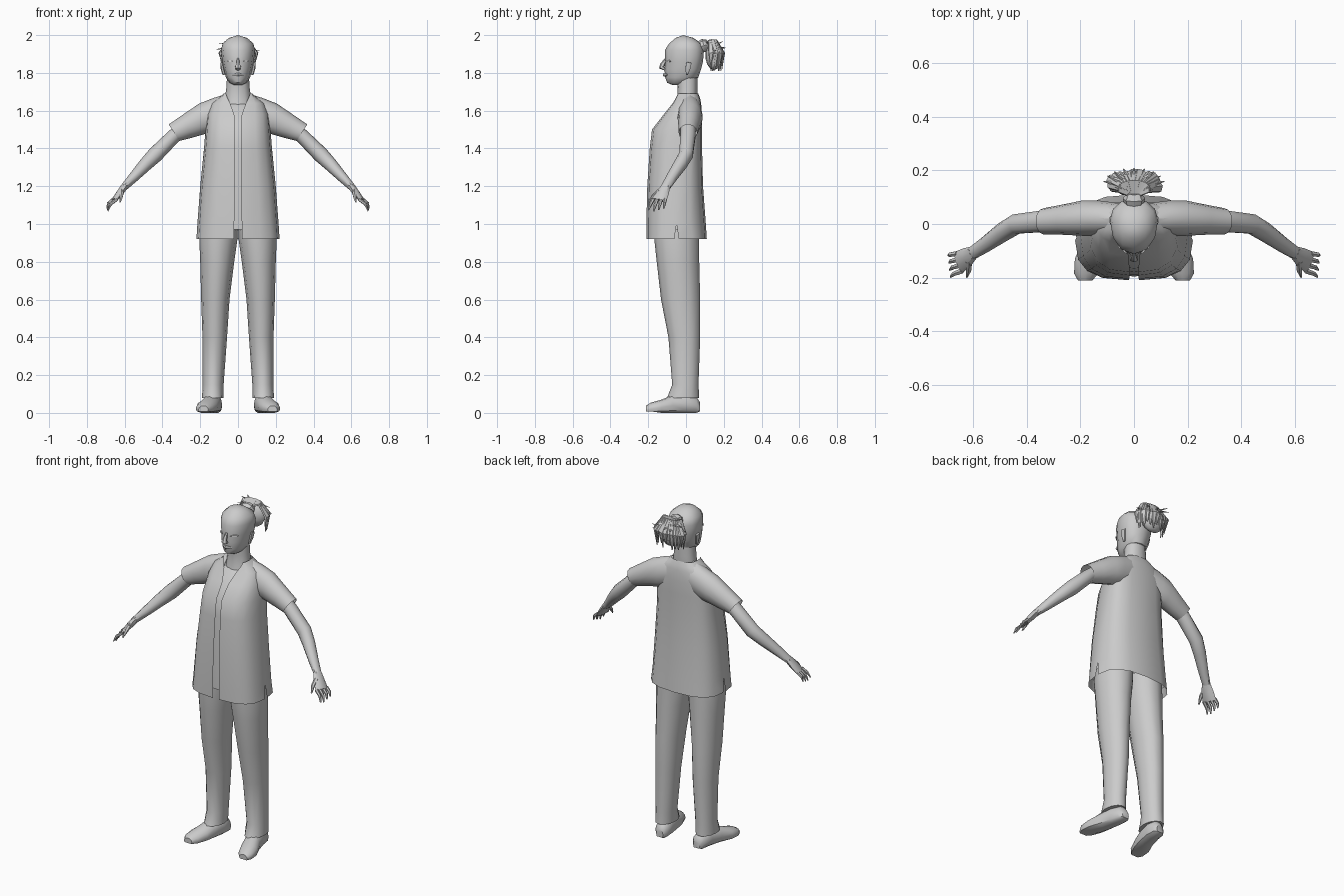
import bpy, bmesh, math, random
from mathutils import Vector

if "Cube" in bpy.data.objects:
    bpy.data.objects.remove(bpy.data.objects["Cube"])

random.seed(4)


def material(name, value):
    m = bpy.data.materials.new(name)
    m.diffuse_color = (value, value, value, 1)
    m.use_nodes = True
    m.node_tree.nodes["Principled BSDF"].inputs["Base Color"].default_value = m.diffuse_color
    return m


GREY = material("plain grey", 0.6)
PALE = material("pale eye", 0.85)


def finish(name, bm, mat=GREY, mirror=True, angle=40):
    bmesh.ops.remove_doubles(bm, verts=bm.verts, dist=0.0005)
    bmesh.ops.recalc_face_normals(bm, faces=bm.faces)
    me = bpy.data.meshes.new(name)
    bm.to_mesh(me)
    bm.free()
    me.shade_smooth()
    me.set_sharp_from_angle(angle=math.radians(angle))
    me.materials.append(mat)
    ob = bpy.data.objects.new(name, me)
    bpy.context.collection.objects.link(ob)
    if mirror:
        mod = ob.modifiers.new("mirror", 'MIRROR')
        mod.merge_threshold = 0.001
    return ob


def ring(c, u, v, n=10):
    c, u, v = Vector(c), Vector(u), Vector(v)
    return [c + u * math.cos(2 * math.pi * i / n) + v * math.sin(2 * math.pi * i / n)
            for i in range(n)]


def loft(bm, rings, closed=True, caps=True):
    rows = [[bm.verts.new(p) for p in r] for r in rings]
    n = len(rows[0])
    for a, b in zip(rows, rows[1:]):
        for i in range(n if closed else n - 1):
            j = (i + 1) % n
            bm.faces.new((a[i], a[j], b[j], b[i]))
    if caps:
        bm.faces.new(rows[0])
        bm.faces.new(rows[-1])


def tube(bm, path, side, n=8):
    """Tube along (point, radius, side radius) stations; side is the wide axis."""
    rings = []
    for i, (p, r, s) in enumerate(path):
        a = Vector(path[max(i - 1, 0)][0])
        b = Vector(path[min(i + 1, len(path) - 1)][0])
        d = (b - a).normalized()
        v = (Vector(side) - d * d.dot(Vector(side))).normalized()
        rings.append(ring(p, d.cross(v) * r, v * s, n))
    loft(bm, rings)


def half(z, w, yf, yb, ys, gap=0.0, slit=0.0, k=4, e=0.75):
    """Right half of a horizontal section, as front and back runs of points."""
    front, back = [], []
    for i in range(k + 1):
        a = math.pi / 2 * i / k
        s, c = math.sin(a) ** e, max(math.cos(a), 0) ** e
        front.append(Vector((gap + (w - gap) * s, ys - slit + (yf - ys + slit) * c, z)))
        back.append(Vector((w * c, ys + slit + (yb - ys - slit) * s, z)))
    return front, back


def half_body(name, rows, **kw):
    bm = bmesh.new()
    secs = [half(*r, **kw) for r in rows]
    loft(bm, [s[0] for s in secs], closed=False, caps=False)
    loft(bm, [s[1] for s in secs], closed=False, caps=False)
    return finish(name, bm)


# open jacket: z, half width, front, back, side seam y, front gap, hem slit
jacket = [(0.92, .22, -.21, .11, -.05, .02, .012), (1.0, .215, -.21, .105, -.05, .02),
          (1.2, .20, -.205, .09, -.04, .018), (1.4, .18, -.192, .085, -.02, .016),
          (1.5, .172, -.18, .085, .0, .016), (1.58, .165, -.118, .085, .01, .02),
          (1.64, .14, -.07, .08, .015, .042), (1.665, .105, -.055, .075, .015, .055),
          (1.69, .075, -.042, .065, .01, .064)]
half_body("jacket", jacket)

# inner top filling the front opening
inner = [(max(z, .97), w - .012, yf + .014, yb - .012, ys)
         for z, w, yf, yb, ys, *_ in jacket[:6]]
half_body("inner_top", inner + [(1.62, .10, -.07, .06, .01), (1.64, .05, -.045, .05, .0)])

# short sleeves
bm = bmesh.new()
sleeve = []
for top, bottom, y, h in [((.06, 1.69), (.08, 1.50), .02, .06), ((.13, 1.667), (.14, 1.48), .022, .066),
                          ((.205, 1.638), (.18, 1.475), .022, .066), ((.29, 1.58), (.25, 1.455), .016, .056),
                          ((.367, 1.527), (.31, 1.44), .010, .049)]:
    t, b = Vector((top[0], 0, top[1])), Vector((bottom[0], 0, bottom[1]))
    sleeve.append(ring((t + b) / 2 + Vector((0, y, 0)), (t - b) / 2, (0, h, 0), 12))
loft(bm, sleeve, caps=False)
finish("sleeve", bm)

# arms
bm = bmesh.new()
tube(bm, [((.27, .012, 1.525), .036, .04), ((.34, .01, 1.465), .038, .042), ((.44, .0, 1.365), .042, .038),
          ((.49, -.03, 1.315), .036, .036), ((.56, -.08, 1.24), .026, .029),
          ((.603, -.108, 1.195), .019, .025)], (0, 1, 0), 10)
finish("arm", bm)

# hands with thumb and four fingers
bm = bmesh.new()
tube(bm, [((.60, -.107, 1.20), .019, .025), ((.625, -.125, 1.165), .018, .037),
          ((.655, -.143, 1.125), .012, .042)], (.25, 1, 0), 8)
for i in range(4):
    o = (i - 1.5) / 1.5
    base = Vector((.652 + .01 * o, -.143 + .032 * o, 1.13))
    tip = Vector((.69 + .004 * o, -.158 + .04 * o, 1.068 + .012 * abs(o + .3)))
    mid = (base + tip) / 2 + Vector((.009, 0, .003))
    tube(bm, [(base, .009, .011), (mid, .008, .009), (tip, .003, .004)], (.25, 1, 0), 6)
tube(bm, [((.617, -.14, 1.175), .013, .014), ((.618, -.172, 1.15), .010, .011),
          ((.625, -.198, 1.115), .004, .004)], (1, 0, 0), 6)
finish("hand", bm)

# trouser legs: z, inner x, outer x, front y, back y
bm = bmesh.new()
legs = [(.08, .078, .19, -.10, .07), (.15, .076, .188, -.073, .066), (.4, .058, .188, -.093, .075),
        (.6, .045, .195, -.132, .075), (.8, .02, .2, -.155, .07), (.92, .003, .205, -.168, .07),
        (1.0, .0, .195, -.17, .07)]
loft(bm, [ring(((a + b) / 2, (f + k) / 2, z), ((b - a) / 2, 0, 0), (0, (k - f) / 2, 0), 12)
          for z, a, b, f, k in legs])
finish("trouser_leg", bm, angle=50)

# shoes, flat underneath and turned out: y, centre x, half width, top
bm = bmesh.new()
shoe = []
for y, x, w, t in [(.075, .122, .022, .055), (.055, .124, .040, .085), (.0, .130, .046, .105),
                   (-.07, .145, .050, .095), (-.13, .165, .056, .07), (-.185, .178, .046, .055),
                   (-.212, .183, .026, .038)]:
    pts = ring((x, y, t * .42), (w, 0, 0), (0, 0, t * .58), 12)
    for p in pts:
        p.z = max(p.z, .008 if y < -.18 or y > .06 else 0)
    shoe.append(pts)
loft(bm, shoe)
finish("shoe", bm)

# neck and head
half_body("neck", [(1.58, .075, -.07, .05, .0), (1.66, .07, -.045, .06, .01),
                   (1.72, .062, -.045, .06, .01), (1.78, .058, -.05, .06, .01)], k=3, e=.9)
half_body("head", [(1.735, .02, -.07, -.03, -.05), (1.748, .045, -.1, .0, -.03),
                   (1.775, .064, -.11, .065, .0), (1.82, .076, -.114, .08, .01),
                   (1.86, .084, -.110, .09, .015), (1.92, .09, -.112, .095, .015),
                   (1.955, .082, -.09, .082, .01), (1.985, .048, -.055, .04, -.005),
                   (2.0, .0, -.015, -.015, -.015)], k=3, e=.95)

# nose, lips, ears
bm = bmesh.new()
tube(bm, [((0, -.106, 1.875), .006, .006), ((0, -.124, 1.843), .014, .012),
          ((0, -.13, 1.83), .014, .018), ((0, -.112, 1.818), .006, .012)], (1, 0, 0), 6)
finish("nose", bm, mirror=False)
bm = bmesh.new()
tube(bm, [((-.03, -.098, 1.79), .004, .004), ((0, -.113, 1.79), .01, .012),
          ((.03, -.098, 1.79), .004, .004)], (0, 0, 1), 6)
finish("lips", bm, mirror=False)
bm = bmesh.new()
tube(bm, [((.074, .005, 1.79), .008, .006), ((.083, .01, 1.825), .009, .015),
          ((.087, .016, 1.855), .006, .016)], (0, 1, 0), 6)
finish("ear", bm)

# eyes as thin plates on the face
bm = bmesh.new()
loft(bm, [ring((.043, y, 1.862), (.017, .014, 0), (0, 0, .006), 6) for y in (-.099, -.093)])
finish("eye", bm, PALE)

# ponytail: tie, core and loose strands
bm = bmesh.new()
tube(bm, [((0, .07, 1.935), .03, .035), ((0, .095, 1.945), .036, .042),
          ((0, .115, 1.95), .026, .03)], (1, 0, 0), 8)
finish("hair_tie", bm, mirror=False)
bm = bmesh.new()
bmesh.ops.create_uvsphere(bm, u_segments=12, v_segments=7, radius=1)
for v in bm.verts:
    v.co = Vector((v.co.x * .08 - .006, .148 + v.co.y * .046, 1.893 + v.co.z * .077))
finish("ponytail_core", bm, mirror=False)
bm = bmesh.new()
for i in range(17):
    a = math.radians(-105 + 210 * i / 16)
    s, c = math.sin(a), math.cos(a)
    j = random.uniform(.88, 1.08)
    tip = Vector((.085 * s * j, .143 + .045 * c * j, 1.815 + random.uniform(-.01, .035)))
    tube(bm, [((.01 * s, .105, 1.955), .006, .008),
              ((.055 * s, .135 + .025 * c, 1.972), .007, .014),
              ((.097 * s * j, .148 + .05 * c * j, 1.905), .007, .018),
              (tip, .002, .003)], (c, -s, 0), 5)
# short stray tips poking outwards
for i in range(9):
    a = math.radians(-80 + 160 * i / 8)
    s, c = math.sin(a), math.cos(a)
    z = random.uniform(1.9, 1.96)
    tube(bm, [((.06 * s, .145 + .03 * c, z), .005, .01),
              ((.115 * s, .148 + .062 * c, z + random.uniform(-.02, .02)), .001, .002)], (c, -s, 0), 4)
finish("ponytail_strands", bm, mirror=False, angle=30)
